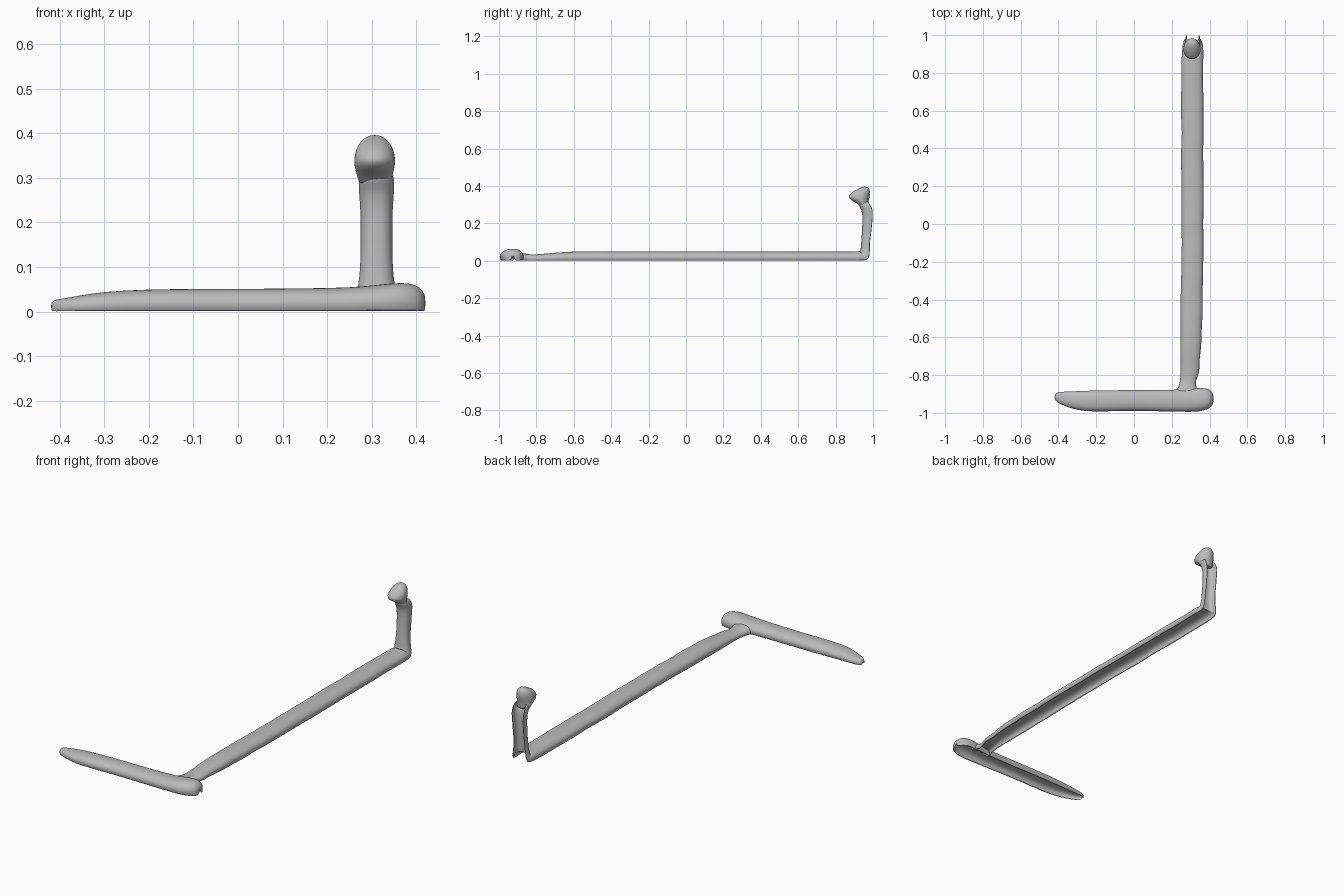
import bpy
import math
import random
from mathutils import Vector

random.seed(4)
cube = bpy.data.objects.get("Cube")
if cube:
    bpy.data.objects.remove(cube)

grey = bpy.data.materials.new("plain grey")
grey.use_nodes = True
colour = (0.5, 0.5, 0.5, 1)
grey.diffuse_color = colour
grey.node_tree.nodes["Principled BSDF"].inputs["Base Color"].default_value = colour


def loft(name, rings):
    """Skin a list of closed rings, cap both ends and smooth the result."""
    n = len(rings[0])
    verts = [p for ring in rings for p in ring]
    faces = []
    for r in range(len(rings) - 1):
        for i in range(n):
            j = (i + 1) % n
            faces.append((r * n + i, r * n + j, (r + 1) * n + j, (r + 1) * n + i))
    faces.append(tuple(reversed(range(n))))
    faces.append(tuple(range(len(verts) - n, len(verts))))
    mesh = bpy.data.meshes.new(name)
    mesh.from_pydata(verts, [], faces)
    mesh.materials.append(grey)
    obj = bpy.data.objects.new(name, mesh)
    bpy.context.collection.objects.link(obj)
    bpy.ops.object.select_all(action='DESELECT')
    obj.select_set(True)
    bpy.context.view_layer.objects.active = obj
    bpy.ops.object.mode_set(mode='EDIT')
    bpy.ops.mesh.select_all(action='SELECT')
    bpy.ops.mesh.normals_make_consistent(inside=False)
    bpy.ops.object.mode_set(mode='OBJECT')
    bpy.ops.object.shade_smooth_by_angle(angle=math.radians(60))
    sub = obj.modifiers.new("Smooth", 'SUBSURF')
    sub.levels = sub.render_levels = 1
    return obj


def arch(width, low, high, steps):
    """Half-round arch, as (across, up) points from right to left."""
    points = []
    for i in range(steps + 1):
        a = math.pi * i / steps
        c = math.cos(a)
        points.append((width * math.copysign(abs(c) ** 0.85, c),
                       low + (high - low) * math.sin(a) ** 0.85))
    return points


# Channel section: rounded outside, turned-in lips, hollow underneath
outer = [(0.9, 0)] + arch(1, 0.28, 1, 12) + [(-0.9, 0)]
inner = [(0.8, 0.02)] + arch(0.82, 0.28, 0.76, 10) + [(-0.8, 0.02)]
SECTION = outer + inner[::-1]


def channel(origin, side, up, half_width, height):
    origin, side, up = Vector(origin), Vector(side), Vector(up)
    return [origin + side * (u * half_width) + up * (v * height) for u, v in SECTION]


# Front foot: x, centre y, half width, height
foot = [(-0.42, -0.915, 0.008, 0.02), (-0.413, -0.917, 0.024, 0.027),
        (-0.38, -0.923, 0.036, 0.031), (-0.33, -0.932, 0.046, 0.041),
        (-0.26, -0.938, 0.056, 0.048), (-0.15, -0.936, 0.057, 0.051),
        (0, -0.934, 0.055, 0.051), (0.15, -0.936, 0.057, 0.052),
        (0.26, -0.935, 0.06, 0.054), (0.32, -0.932, 0.064, 0.061),
        (0.37, -0.928, 0.062, 0.066), (0.4, -0.926, 0.05, 0.061),
        (0.416, -0.926, 0.034, 0.047), (0.421, -0.926, 0.015, 0.032)]
loft("front_foot", [channel((x, y, 0), (0, 1, 0), (0, 0, 1), w, h)
                    for x, y, w, h in foot])

# Long rail: narrow wavy neck, then an even run
X, Z = (1, 0, 0), (0, 0, 1)
neck = [(-0.91, 0.285, 0.075, 0.045), (-0.88, 0.283, 0.058, 0.043),
        (-0.855, 0.281, 0.043, 0.037), (-0.82, 0.288, 0.043, 0.032),
        (-0.785, 0.297, 0.052, 0.036), (-0.74, 0.296, 0.049, 0.039),
        (-0.69, 0.298, 0.054, 0.044), (-0.64, 0.301, 0.056, 0.047)]
rail = [channel((x, y, 0), X, Z, w, h) for y, x, w, h in neck]
for i in range(25):
    y = -0.59 + i * 0.06
    x = 0.303 + 0.006 * min(1, i / 8) + random.uniform(-0.002, 0.002)
    rail.append(channel((x, y, 0), X, Z, 0.059 + random.uniform(-0.002, 0.002),
                        0.05 + random.uniform(-0.001, 0.001)))

# Corner bending up into the post: y, z, tilt in degrees, half width, height
bend = [(0.9, 0, 0, 0.058, 0.049), (0.945, 0, 14, 0.056, 0.054),
        (0.973, 0.003, 42, 0.052, 0.062), (0.983, 0.025, 72, 0.047, 0.056),
        (0.984, 0.06, 88, 0.041, 0.05), (0.984, 0.1, 90, 0.037, 0.048),
        (0.99, 0.14, 90, 0.036, 0.05), (0.996, 0.19, 90, 0.036, 0.054),
        (1.0, 0.24, 90, 0.037, 0.056), (1.0, 0.275, 90, 0.041, 0.062),
        (0.985, 0.3, 90, 0.04, 0.066), (0.975, 0.32, 90, 0.034, 0.05)]
for y, z, tilt, w, h in bend:
    t = math.radians(tilt)
    rail.append(channel((0.311, y, z), X, (0, -math.sin(t), math.cos(t)), w, h))
loft("rail_and_post", rail)

# Rounded head with a blunt nose: z, front y, back y, half width
head = [(0.282, 0.935, 0.972, 0.034), (0.3, 0.925, 0.974, 0.039),
        (0.318, 0.891, 0.976, 0.044), (0.333, 0.87, 0.98, 0.047),
        (0.35, 0.871, 0.984, 0.046), (0.368, 0.89, 0.985, 0.041),
        (0.383, 0.916, 0.981, 0.031), (0.393, 0.937, 0.972, 0.018),
        (0.396, 0.95, 0.962, 0.007)]
rings = []
for z, front, back, w in head:
    ring = []
    for i in range(20):
        a = math.tau * i / 20
        ring.append(Vector((0.307 + w * math.cos(a),
                            (front + back) / 2 + (back - front) / 2 * math.sin(a), z)))
    rings.append(ring)
loft("post_head", rings)
